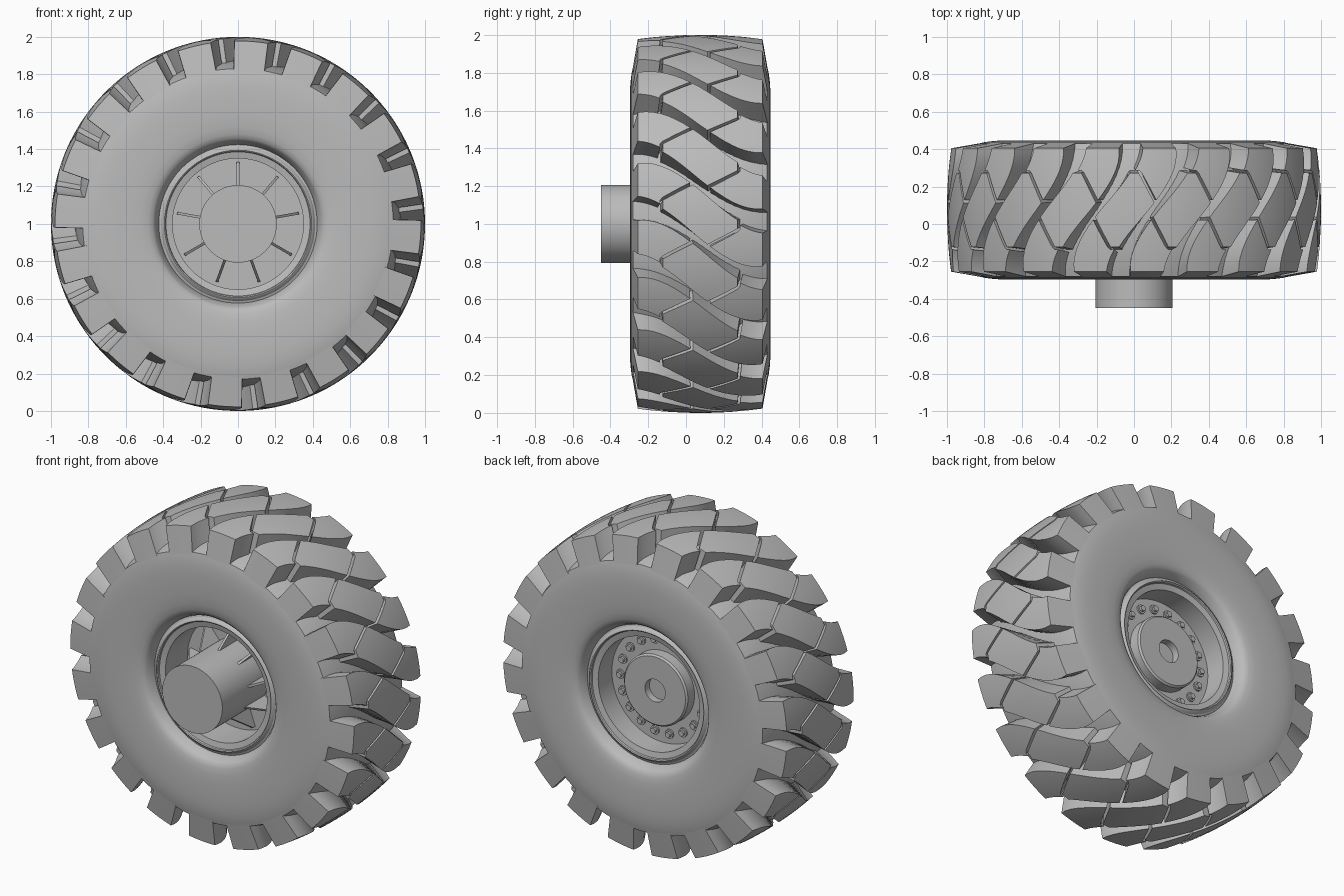
import bpy, bmesh
from math import sin, cos, radians, pi

cube = bpy.data.objects.get("Cube")
if cube:
    bpy.data.objects.remove(cube)

GREY = (0.5, 0.5, 0.5, 1)
mat = bpy.data.materials.new("plain_grey")
mat.use_nodes = True
mat.diffuse_color = GREY
mat.node_tree.nodes["Principled BSDF"].inputs["Base Color"].default_value = GREY

MID = 0.075      # middle of the tyre width along y
LUGS = 20
BOLTS = 18


def polar(y, r, a):
    """Point on the wheel: y along the axle, radius r, angle a."""
    return (r * cos(a), y, 1 + r * sin(a))


def finish(bm, name, angle=30):
    bmesh.ops.remove_doubles(bm, verts=bm.verts, dist=1e-5)
    bmesh.ops.recalc_face_normals(bm, faces=bm.faces)
    mesh = bpy.data.meshes.new(name)
    bm.to_mesh(mesh)
    bm.free()
    mesh.materials.append(mat)
    ob = bpy.data.objects.new(name, mesh)
    bpy.context.collection.objects.link(ob)
    bpy.ops.object.select_all(action="DESELECT")
    ob.select_set(True)
    bpy.context.view_layer.objects.active = ob
    bpy.ops.object.shade_smooth_by_angle(angle=radians(angle))


def lathe(name, profile, segs=100, closed=False):
    """Turn a list of (y, r) points around the axle."""
    bm = bmesh.new()
    rings = [[bm.verts.new(polar(y, r, 2 * pi * i / segs)) for y, r in profile]
             for i in range(segs)]
    n = len(profile)
    for i in range(segs):
        a, b = rings[i], rings[(i + 1) % segs]
        for j in range(n if closed else n - 1):
            k = (j + 1) % n
            bm.faces.new((a[j], b[j], b[k], a[k]))
    finish(bm, name)


def mirrored(half):
    """Half profile (offset from the middle, r) to a full profile."""
    front = [(MID - h, r) for h, r in reversed(half)]
    return front + [(MID + h, r) for h, r in half]


# Tyre body under the tread, with a sharp edge where the groove floors end
lathe("tyre_body", mirrored([
    (0.08, 0.88), (0.2, 0.866), (0.3, 0.847), (0.3545, 0.83), (0.3625, 0.8),
    (0.369, 0.75), (0.372, 0.7), (0.372, 0.64), (0.371, 0.58), (0.367, 0.52),
    (0.36, 0.48), (0.35, 0.455), (0.338, 0.445), (0.3, 0.425), (0.27, 0.42)]),
    closed=True)

# Rim: rounded outer lip, flat ring and straight barrel, the same on both sides
lathe("rim", mirrored([
    (0.1, 0.35), (0.29, 0.35), (0.298, 0.385), (0.308, 0.388), (0.312, 0.394),
    (0.308, 0.402), (0.295, 0.412), (0.29, 0.425), (0.27, 0.43)]), closed=True)

# Wheel disc, front hub and rear boss with its centre hole
lathe("wheel_disc", [(0.0, 0), (0.0, 0.36), (0.23, 0.36), (0.23, 0)])
lathe("front_hub", [(-0.45, 0), (-0.45, 0.207), (0.05, 0.207)])
lathe("rear_boss", [(0.22, 0.22), (0.295, 0.22), (0.305, 0.21), (0.305, 0.07),
                    (0.26, 0.07), (0.26, 0)])

# Triangular ribs between hub and disc
bm = bmesh.new()
for i in range(9):
    a = radians(90 + 40 * i)
    sides = []
    for off in (-0.007, 0.007):
        rib = []
        for y, r in ((-0.2, 0.2), (0.01, 0.2), (0.01, 0.33), (-0.02, 0.33)):
            x, yy, z = polar(y, r, a)
            rib.append(bm.verts.new((x - off * sin(a), yy, z + off * cos(a))))
        sides.append(rib)
        bm.faces.new(rib)
    for j in range(4):
        k = (j + 1) % 4
        bm.faces.new((sides[0][j], sides[0][k], sides[1][k], sides[1][j]))
finish(bm, "hub_ribs")

# Ring of bolts on the rear of the disc: washer and stud
bm = bmesh.new()
for i in range(BOLTS):
    cx, _, cz = polar(0, 0.288, 2 * pi * i / BOLTS)
    steps = ((0.225, 0.028), (0.24, 0.028), (0.24, 0.017), (0.255, 0.017), (0.255, 0))
    rings = [[bm.verts.new((cx + r * cos(pi * k / 6), y, cz + r * sin(pi * k / 6)))
              for k in range(12)] for y, r in steps]
    for a, b in zip(rings, rings[1:]):
        for k in range(12):
            m = (k + 1) % 12
            bm.faces.new((a[k], a[m], b[m], b[k]))
finish(bm, "wheel_bolts")


# Tread: wavy lugs between S-shaped grooves, each cut in three by bent slits
HALF = 0.33
PITCH = 2 * pi / LUGS
GAP = 0.007
NU, NT = 10, 7


def lug_point(y, u, turn, top):
    s = max(-1, min(1, (y - MID) / HALF))
    t = (s + 1) / 2
    centre = radians(22.4 - 21 * t * t * (3 - 2 * t))
    width = 0.055 + 0.06 * abs(s) ** 1.5
    if top:
        r = 1.0 - 0.022 * s * s
    else:
        r, y = 0.8, MID + s * 0.361
        u = 0.5 + (u - 0.5) * 1.1
    return polar(y, r, turn + centre + width / 2 + u * (PITCH - width))


def front_slit(u):
    return -0.13 + 0.16 * max(0, (u - 0.2) / 0.8)


def rear_slit(u):
    return 0.12 + 0.16 * min(1, u / 0.8)


# Front edge, rear edge and the span of each block across the lug
blocks = [
    (lambda u: MID - HALF, lambda u: front_slit(u) - GAP, 0.08, 1),
    (lambda u: front_slit(u) + GAP, lambda u: rear_slit(u) - GAP, 0, 1),
    (lambda u: rear_slit(u) + GAP, lambda u: MID + HALF, 0, 0.92),
]

bm = bmesh.new()
for lug in range(LUGS):
    for start, end, u0, u1 in blocks:
        layers = []
        for top in (True, False):
            grid = []
            for i in range(NU + 1):
                u = u0 + (u1 - u0) * i / NU
                ys = [start(u) + (end(u) - start(u)) * j / NT for j in range(NT + 1)]
                grid.append([bm.verts.new(lug_point(y, u, lug * PITCH, top)) for y in ys])
            for i in range(NU):
                for j in range(NT):
                    bm.faces.new((grid[i][j], grid[i + 1][j],
                                  grid[i + 1][j + 1], grid[i][j + 1]))
            layers.append(grid)
        up, low = layers
        for i in (0, NU):
            for j in range(NT):
                bm.faces.new((up[i][j], up[i][j + 1], low[i][j + 1], low[i][j]))
        for j in (0, NT):
            for i in range(NU):
                bm.faces.new((up[i][j], up[i + 1][j], low[i + 1][j], low[i][j]))
finish(bm, "tread_lugs")
